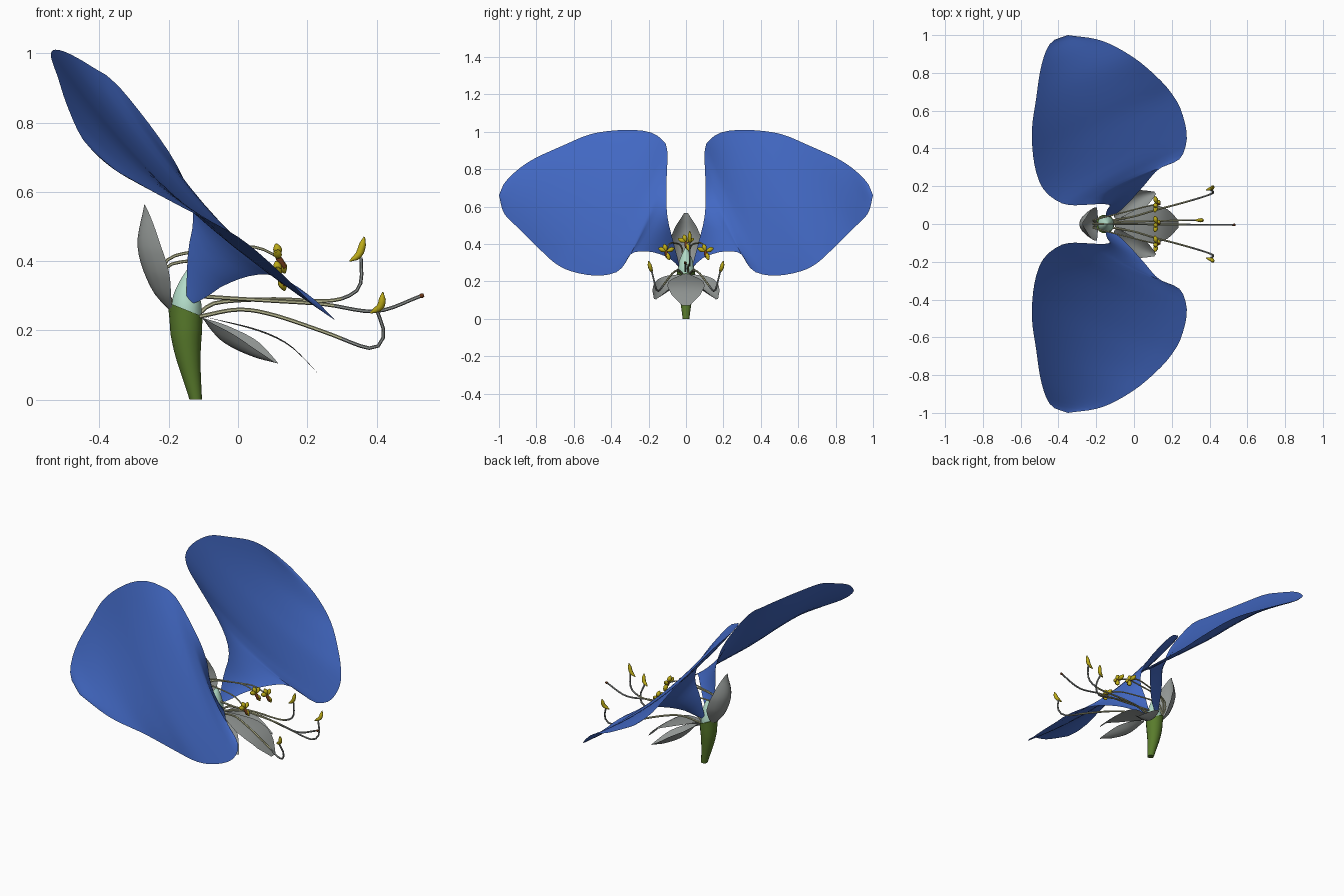
import bpy, bmesh, math
from mathutils import Vector

cube = bpy.data.objects.get("Cube")
if cube:
    bpy.data.objects.remove(cube, do_unlink=True)


def material(name, rgb):
    m = bpy.data.materials.new(name)
    m.use_nodes = True
    m.diffuse_color = (*rgb, 1)
    m.node_tree.nodes["Principled BSDF"].inputs["Base Color"].default_value = (*rgb, 1)
    return m


BLUE = material("petal blue", (.055, .14, .55))
GREY = material("sepal grey", (.28, .30, .29))
GREEN = material("stem green", (.10, .20, .025))
MINT = material("pale mint", (.45, .72, .58))
CREAM = material("filament cream", (.48, .48, .28))
YELLOW = material("anther yellow", (.52, .42, .01))
BROWN = material("dark brown", (.15, .04, .01))


def resample(points, count):
    """Smooth curve through the points, sampled evenly by length."""
    p = [Vector(q) for q in points]
    p = [2 * p[0] - p[1]] + p + [2 * p[-1] - p[-2]]
    dense = []
    for a, b, c, d in zip(p, p[1:], p[2:], p[3:]):
        for k in range(10):
            t = k / 10
            dense.append(b + (c - a) * t / 2 + (a - 2.5 * b + 2 * c - d / 2) * t * t
                         + (1.5 * (b - c) + (d - a) / 2) * t ** 3)
    dense.append(p[-2])
    dist = [0]
    for a, b in zip(dense, dense[1:]):
        dist.append(dist[-1] + (b - a).length)
    out, j = [], 0
    for i in range(count):
        s = dist[-1] * i / (count - 1)
        while j < len(dist) - 2 and dist[j + 1] < s:
            j += 1
        out.append(dense[j].lerp(dense[j + 1], (s - dist[j]) / (dist[j + 1] - dist[j])))
    return out


def blend(values, u):
    f = u * (len(values) - 1)
    i = min(int(f), len(values) - 2)
    return values[i] + (values[i + 1] - values[i]) * (f - i)


def build(name, rows, mats, closed=False):
    """Skin a list of equal rows of points; closed rows become a capped tube."""
    bm = bmesh.new()
    grid = [[bm.verts.new(v) for v in row] for row in rows]
    n = len(rows[0])
    for r, s in zip(grid, grid[1:]):
        for k in range(n if closed else n - 1):
            m = (k + 1) % n
            bm.faces.new((r[k], r[m], s[m], s[k]))
    if closed:
        bm.faces.new(grid[0])
        bm.faces.new(grid[-1])
    bmesh.ops.remove_doubles(bm, verts=bm.verts, dist=1e-5)
    bmesh.ops.recalc_face_normals(bm, faces=bm.faces)
    mesh = bpy.data.meshes.new(name)
    bm.to_mesh(mesh)
    bm.free()
    for m in mats:
        mesh.materials.append(m)
    ob = bpy.data.objects.new(name, mesh)
    bpy.context.collection.objects.link(ob)
    bpy.ops.object.select_all(action='DESELECT')
    ob.select_set(True)
    bpy.context.view_layer.objects.active = ob
    bpy.ops.object.shade_smooth_by_angle(angle=math.radians(50))
    return ob


def tube(name, points, radii, mats, count=16, sides=8, level=False):
    path = resample(points, count)
    rows = []
    for i, p in enumerate(path):
        t = (path[min(i + 1, count - 1)] - path[max(i - 1, 0)]).normalized()
        if level:
            t = Vector((0, 0, 1))
        a = t.cross(Vector((0, 1, 0))).normalized()
        b = t.cross(a)
        r = blend(radii, i / (count - 1))
        rows.append([p + r * (math.cos(k * math.tau / sides) * a + math.sin(k * math.tau / sides) * b)
                     for k in range(sides)])
    return build(name, rows, mats, True)


def leaf(name, points, widths, side, cup, mat):
    """Cupped blade: widths run along the spine, cup lifts both edges."""
    rows = []
    side, cup = Vector(side).normalized(), Vector(cup)
    for i, p in enumerate(resample(points, 15)):
        u = i / 14
        w = blend(widths, u)
        rows.append([p + side * w * t + cup * t * t * math.sin(math.pi * u)
                     for t in (k / 4 - 1 for k in range(9))])
    return build(name, rows, [mat])


def flip(points, s):
    return [(x, y * s, z) for x, y, z in points]


# Large petals, spanned between an upper and a lower rim
upper = [(-.15, .03, .27), (-.145, .07, .42), (-.13, .1, .55), (-.19, .105, .7), (-.34, .1, .9),
         (-.42, .13, .96), (-.49, .2, 1), (-.53, .33, 1.01), (-.54, .5, .99), (-.52, .65, .93),
         (-.49, .84, .84), (-.44, .96, .74), (-.35, 1, .66)]
lower = [(-.15, .03, .27), (-.1, .05, .29), (-.04, .1, .33), (.05, .2, .36), (.13, .29, .35),
         (.22, .33, .29), (.26, .37, .25), (.28, .47, .23), (.25, .6, .25), (.2, .69, .29),
         (.13, .77, .36), (0, .88, .47), (-.17, .97, .56), (-.35, 1, .66)]
for s, label in ((1, "left"), (-1, "right")):
    a, b = resample(flip(upper, s), 41), resample(flip(lower, s), 41)
    rows = []
    for i in range(41):
        sag = Vector((-.04, 0, -.04)) * math.sin(math.pi * i / 40)
        rows.append([a[i].lerp(b[i], t) + sag * 4 * t * (1 - t) for t in (k / 12 for k in range(13))])
    build(label + "_petal", rows, [BLUE])

# Stem with a slanted rim, and the ovary
stem = tube("stem", [(-.122, 0, 0), (-.145, 0, .13), (-.152, 0, .24), (-.153, 0, .26)],
            [.018, .027, .037, .046, .05], [GREEN], 12, 14, True)
for v in stem.data.vertices:
    if v.co.z > .2:
        v.co.z -= .4 * (v.co.x + .152)
tube("ovary", [(-.15, 0, .24), (-.148, 0, .3), (-.14, 0, .38)], [.045, .044, .036, .022, .004], [MINT], 12, 12)

# Sepals
leaf("back_sepal", [(-.19, 0, .25), (-.25, 0, .32), (-.29, 0, .44), (-.27, 0, .565)],
     [.015, .06, .09, .085, .055, .01], (0, 1, 0), (.075, 0, 0), GREY)
leaf("front_sepal", [(-.1, 0, .24), (.05, 0, .205), (.14, 0, .165), (.2, 0, .11), (.235, 0, .07)],
     [.015, .06, .095, .1, .075, .02], (0, 1, 0), (0, 0, -.005), GREY)
for s, label in ((1, "left"), (-1, "right")):
    leaf(label + "_sepal", flip([(-.1, .03, .235), (-.04, .09, .165), (.04, .14, .125), (.112, .165, .105)], s),
         [.01, .05, .065, .06, .04, .008], (-.55, .75 * s, .15), (.01, 0, .045), GREY)


def anther(name, points):
    tube(name, points, [.002, .009, .011, .010, .002], [YELLOW], 9)


def filament(name, points):
    ob = tube(name, points, [.006, .005], [CREAM, GREY], 24, 6)
    for f in ob.data.polygons:
        f.material_index = int(f.center.x > .29)


# Long stamens and style
filament("middle_filament", [(-.11, .01, .25), (-.06, .012, .28), (.1, .015, .29), (.26, .02, .285),
                             (.33, .02, .305), (.355, .02, .34), (.355, .02, .41)])
anther("middle_anther", [(.322, .02, .4), (.35, .02, .42), (.365, .02, .47)])
for s, label in ((1, "left"), (-1, "right")):
    filament(label + "_filament", flip([(-.11, .02, .24), (0, .04, .26), (.1, .07, .245), (.25, .11, .195),
                                        (.37, .145, .15), (.41, .16, .16), (.42, .17, .2), (.4, .185, .26)], s))
    anther(label + "_anther", flip([(.382, .18, .25), (.412, .19, .27), (.418, .2, .31)], s))
filament("style", [(-.13, 0, .3), (-.06, 0, .295), (.1, -.002, .285), (.25, -.003, .275),
                   (.4, -.004, .255), (.53, -.005, .3)])
tube("stigma", [(.525, -.005, .298), (.537, -.005, .302)], [.005, .008, .004], [BROWN], 4)

# Short stamens arching over the ovary, each with a four-lobed head
arch = [(-.18, .01, .26), (-.215, .15, .33), (-.195, .25, .39), (-.05, .6, .405), (.05, .85, .4), (.12, 1, .36)]
for s, label in ((0, "middle"), (1, "left"), (-1, "right")):
    lift = 0 if s else .05
    path = [(x, y * s * .105, z + lift * (i / 5)) for i, (x, y, z) in enumerate(arch)]
    tube(label + "_short_filament", path, [.005, .004], [CREAM], 20, 6)
    head = Vector(path[-1])
    tube(label + "_head_core", [head - Vector((.012, 0, -.012)), head + Vector((.016, 0, -.03))],
         [.005, .010, .005], [BROWN], 6)
    for k, (dy, dz) in enumerate(((.042, .018), (-.042, .018), (.016, -.045), (-.012, .04))):
        tip = head + Vector((-.01 if dz > 0 else .015, dy, dz))
        tube(f"{label}_lobe_{k + 1}", [head + (tip - head) * .1, head.lerp(tip, .6), tip],
             [.004, .010, .013, .011, .003], [YELLOW], 7)
